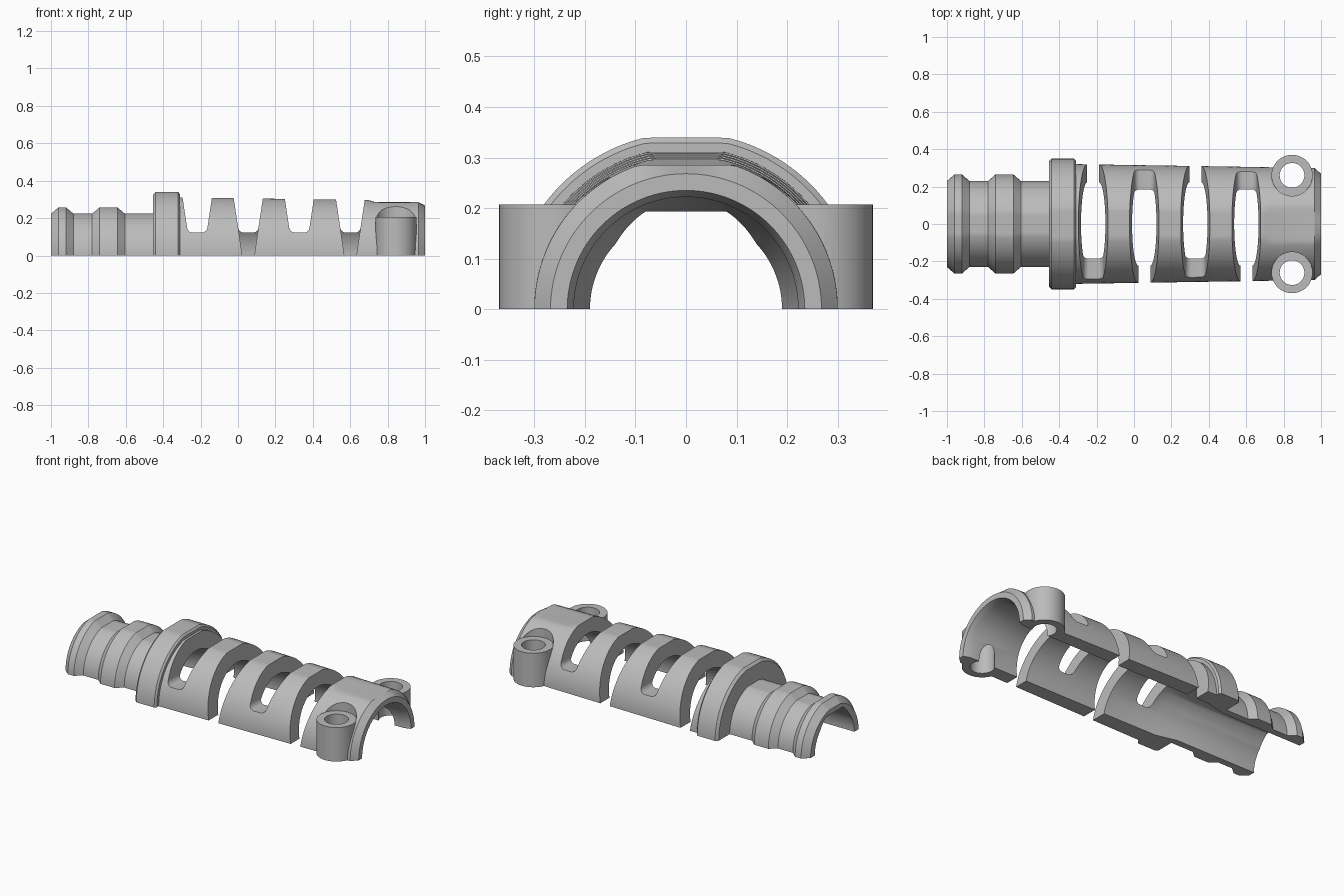
import bpy, bmesh
from math import sin, cos, pi, radians

if "Cube" in bpy.data.objects:
    bpy.data.objects.remove(bpy.data.objects["Cube"], do_unlink=True)

grey = bpy.data.materials.new("mid grey")
grey.use_nodes = True
GREY = (0.5, 0.5, 0.5, 1)
grey.diffuse_color = GREY
grey.node_tree.nodes["Principled BSDF"].inputs["Base Color"].default_value = GREY


def finish(bm, name):
    bmesh.ops.recalc_face_normals(bm, faces=bm.faces)
    mesh = bpy.data.meshes.new(name)
    bm.to_mesh(mesh)
    bm.free()
    mesh.materials.append(grey)
    obj = bpy.data.objects.new(name, mesh)
    bpy.context.collection.objects.link(obj)
    return obj


def loft(name, rings):
    """Skin a list of equal-length closed sections and cap both ends."""
    bm = bmesh.new()
    loops = [[bm.verts.new(p) for p in ring] for ring in rings]
    n = len(loops[0])
    for a, b in zip(loops, loops[1:]):
        for i in range(n):
            j = (i + 1) % n
            bm.faces.new((a[i], a[j], b[j], b[i]))
    bm.faces.new(loops[0])
    bm.faces.new(loops[-1])
    return finish(bm, name)


def arch(x, r, top, drop=0.0, bulge=0.0):
    """Half circle in the YZ plane, flattened at the given height."""
    pts = []
    for i in range(65):
        t = pi * i / 64
        lean = min(t, pi - t)
        k = min(max((lean - radians(43)) / radians(24), 0), 1)
        rr = r + bulge * k
        pts.append((x, rr * cos(t), min(rr * sin(t), top)))
    if drop:
        pts = [(x, r, -drop)] + pts + [(x, -r, -drop)]
    return pts


def cylinder(name, x, y, r, z0, z1):
    return loft(name, [[(x + r * cos(2 * pi * i / 48), y + r * sin(2 * pi * i / 48), z)
                        for i in range(48)] for z in (z0, z1)])


def combine(target, tool, operation):
    mod = target.modifiers.new(operation, "BOOLEAN")
    mod.operation = operation
    mod.solver = "EXACT"
    mod.object = tool
    bpy.context.view_layer.objects.active = target
    bpy.ops.object.modifier_apply(modifier=mod.name)
    bpy.data.objects.remove(tool, do_unlink=True)


# Outer body: ridged neck, collar and tapering sleeve (x, radius)
profile = [(-1, .23), (-.96, .265), (-.92, .265), (-.88, .23), (-.78, .23), (-.74, .265),
           (-.645, .265), (-.605, .23), (-.455, .23), (-.4549, .335), (-.44, .349),
           (-.32, .349), (-.3101, .338), (-.31, .32)]
rings = [arch(x, r, r * .972) for x, r in profile]
rings += [arch(.70, .304, .296), arch(.735, .303, .285), arch(.965, .3, .285), arch(1, .268, .27)]
body = loft("cable_sleeve", rings)

# Screw lugs with clearance pockets above them
LUG_X, LUG_Y, LUG_R, LUG_TOP = .845, .26, .11, .207
for side in (-1, 1):
    combine(body, cylinder("pocket", LUG_X, side * LUG_Y, LUG_R, LUG_TOP, .5), "DIFFERENCE")
    combine(body, cylinder("lug", LUG_X, side * LUG_Y, LUG_R, 0, LUG_TOP), "UNION")

# Bore: narrow in the neck, wide in the sleeve, flared at the mouth
bore = [arch(x, .19, .193, .1, .019) for x in (-1.1, -.46)]
bore += [arch(x, r, 1, .1) for x, r in ((-.33, .222), (.96, .222), (1, .235), (1.02, .242))]
combine(body, loft("bore", bore), "DIFFERENCE")

for side in (-1, 1):
    combine(body, cylinder("screw_hole", LUG_X, side * LUG_Y, .066, -.1, .5), "DIFFERENCE")


# Wedge slots, open to the bottom on alternating sides
def half_width(z):
    return .032 + .15 * z


def slot(x, side, closed):
    if closed:
        floor, rad = .122, .032
        w = half_width(floor + rad)
        right = [(w - rad + rad * sin(a), floor + rad - rad * cos(a))
                 for a in (pi / 2 * i / 6 for i in range(7))]
    else:
        right = [(half_width(-.1), -.1)]
    right.append((half_width(.5), .5))
    outline = right + [(-u, z) for u, z in reversed(right)]
    ends = (-side * .001, side * .5)
    return loft("slot", [[(x + u, y, z) for u, z in outline] for y in ends])


for i in range(4):
    x = -.218 + .273 * i
    shut = -1 if i % 2 == 0 else 1
    for side in (-1, 1):
        combine(body, slot(x, side, side == shut), "DIFFERENCE")

# Smooth curved walls, crisp edges
bpy.ops.object.select_all(action="DESELECT")
body.select_set(True)
bpy.context.view_layer.objects.active = body
bpy.ops.object.shade_smooth_by_angle(angle=radians(25))
